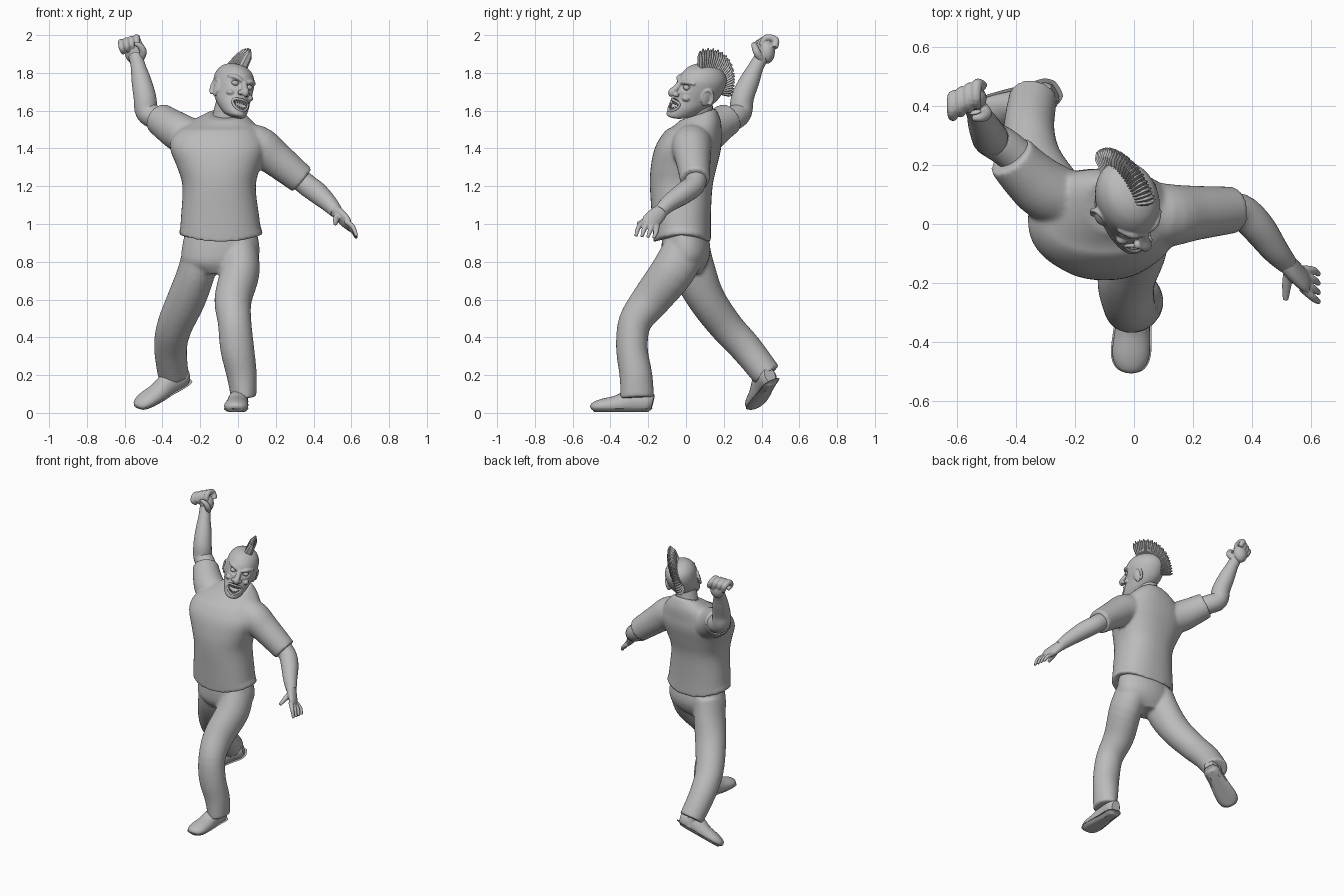
import bpy, bmesh, math
from mathutils import Vector, Matrix

cube = bpy.data.objects.get("Cube")
if cube:
    bpy.data.objects.remove(cube)

grey = bpy.data.materials.new("plain_grey")
grey.use_nodes = True
grey.diffuse_color = (0.5, 0.5, 0.5, 1)
grey.node_tree.nodes["Principled BSDF"].inputs["Base Color"].default_value = (0.5, 0.5, 0.5, 1)


def finish(name, bm, matrix=None, angle=50, voxel=0, blend=4):
    """Make the object; a voxel size fuses overlapping pieces into one soft skin."""
    bmesh.ops.recalc_face_normals(bm, faces=bm.faces)
    mesh = bpy.data.meshes.new(name)
    bm.to_mesh(mesh)
    bm.free()
    mesh.materials.append(grey)
    obj = bpy.data.objects.new(name, mesh)
    bpy.context.scene.collection.objects.link(obj)
    if matrix is not None:
        obj.matrix_world = matrix
    bpy.ops.object.select_all(action='DESELECT')
    obj.select_set(True)
    bpy.context.view_layer.objects.active = obj
    bpy.ops.object.shade_smooth_by_angle(angle=math.radians(angle))
    if voxel:
        fuse = obj.modifiers.new("fuse", 'REMESH')
        fuse.mode = 'VOXEL'
        fuse.voxel_size = voxel
        fuse.use_smooth_shade = True
        soften = obj.modifiers.new("soften", 'SMOOTH')
        soften.factor = 0.5
        soften.iterations = blend


def refine(stations, steps):
    """Smooth curve through the stations (x, y, z, radius, optional second radius)."""
    pts = [Vector(s if len(s) == 5 else (*s, s[3])) for s in stations]
    out = []
    for i in range(len(pts) - 1):
        a, b, c, d = pts[max(i - 1, 0)], pts[i], pts[i + 1], pts[min(i + 2, len(pts) - 1)]
        for k in range(steps):
            t = k / steps
            out.append(b + (c - a) * (t / 2) + (a * 2 - b * 5 + c * 4 - d) * (t * t / 2)
                       + (b * 3 - a - c * 3 + d) * (t ** 3 / 2))
    return out + [pts[-1]]


def loft(bm, stations, flat=False, n=24, steps=4, power=1):
    """Skin rings along a path; flat keeps them level, power below 1 squares them."""
    path = refine(stations, steps)
    pos = [Vector(p[:3]) for p in path]
    side, rings = Vector((1, 0, 0)), []
    circle = [(math.cos(math.tau * k / n), math.sin(math.tau * k / n)) for k in range(n)]
    circle = [[math.copysign(abs(c) ** power, c) for c in pair] for pair in circle]
    for i, p in enumerate(path):
        if flat:
            other = Vector((0, 1, 0))
        else:
            tan = (pos[min(i + 1, len(pos) - 1)] - pos[max(i - 1, 0)]).normalized()
            across = side - tan * side.dot(tan)
            if across.length < 0.05:
                across = tan.orthogonal()
            side = across.normalized()
            other = tan.cross(side)
        rings.append([bm.verts.new(pos[i] + side * p[3] * c + other * p[4] * s) for c, s in circle])
    for lo, hi in zip(rings, rings[1:]):
        for k in range(n):
            bm.faces.new((lo[k], lo[(k + 1) % n], hi[(k + 1) % n], hi[k]))
    bm.faces.new(rings[0][::-1])
    bm.faces.new(rings[-1])


def tube(name, *paths, voxel=0, **kw):
    bm = bmesh.new()
    for path in paths:
        loft(bm, path, **kw)
    finish(name, bm, voxel=voxel)


def ball(bm, centre, size):
    m = Matrix.Translation(centre) @ Matrix.Diagonal((*size, 1))
    bmesh.ops.create_uvsphere(bm, u_segments=20, v_segments=12, radius=1, matrix=m)


# Shirt body, hem raised at the sides and neckline dipped in front, fused with both sleeves
bm = bmesh.new()
loft(bm, [(-.09, -.02, .9, .222, .152), (-.095, -.025, 1.05, .206, .157), (-.1, -.025, 1.2, .194, .166),
          (-.102, -.012, 1.3, .22, .175), (-.105, .01, 1.4, .255, .176), (-.105, .03, 1.47, .238, .158),
          (-.09, .055, 1.53, .18, .13), (-.065, .063, 1.58, .1, .095)], flat=True, n=40, power=.87)
for v in bm.verts:
    if v.co.z < .93:
        v.co.z += .9 * (v.co.x + .09) ** 2
    if v.co.z > 1.5:
        v.co.z += 4 * (v.co.y - .063) * (v.co.z - 1.5)
loft(bm, [(-.02, .05, 1.43, .1), (.1, .03, 1.415, .108), (.2, .037, 1.345, .094), (.34, .048, 1.232, .079)])
loft(bm, [(-.2, .07, 1.43, .1), (-.3, .115, 1.48, .103), (-.37, .175, 1.525, .093), (-.42, .23, 1.56, .085)])
finish("shirt", bm, voxel=.009, blend=8)

collar = []
for k in range(25):
    a = math.tau * k / 24
    collar.append((-.065 + .093 * math.cos(a), .06 + .09 * math.sin(a), 1.566 + .032 * math.sin(a), .011))
tube("collar", collar, n=8, steps=1)

# Bare arms
tube("left_arm", [(.28, .05, 1.28, .06), (.36, .045, 1.21, .058), (.42, -.01, 1.165, .057),
                  (.48, -.09, 1.11, .046), (.52, -.135, 1.065, .035)])
tube("right_arm", [(-.34, .18, 1.52, .06), (-.43, .255, 1.56, .063), (-.482, .288, 1.595, .062),
                   (-.493, .3, 1.67, .06), (-.512, .338, 1.76, .052), (-.53, .375, 1.84, .039),
                   (-.542, .405, 1.89, .038)])

# Open left hand: palm, four fingers and thumb
hand = [[(.51, -.125, 1.075, .033, .036), (.54, -.155, 1.045, .029, .046),
         (.575, -.19, 1.01, .023, .048), (.592, -.205, .995, .012, .036)],
        [(.53, -.15, 1.05, .02), (.52, -.2, 1.025, .017), (.515, -.258, 1.0, .01)]]
for i in range(4):
    y = -.265 + .031 * i
    hand.append([(.57, -.215 + .02 * i, 1.015 - .008 * i, .015),
                 (.608, y + .015, .985 - .008 * i, .013), (.628, y, .935 - .003 * i, .009)])
tube("left_hand", *hand, n=14, voxel=.004)

# Raised right fist: palm, curled fingers and thumb
bm = bmesh.new()
ball(bm, (-.55, .428, 1.91), (.05, .043, .062))
loft(bm, [(-.52, .4, 1.87, .02), (-.502, .375, 1.91, .02), (-.52, .362, 1.945, .016), (-.55, .36, 1.955, .01)])
for i in range(4):
    x, y, z = -.615 + .027 * i, .43 + .013 * i, 1.95 + .008 * i
    loft(bm, [(x + .02, y, z - .04, .018), (x, y + .005, z, .019), (x - .003, y - .042, z + .012, .018),
              (x, y - .065, z - .02, .016), (x + .01, y - .04, z - .045, .012)], n=12)
finish("right_fist", bm, voxel=.004)

# Trousers: seat and both legs fused
bm = bmesh.new()
loft(bm, [(-.09, -.005, .96, .19, .12), (-.092, 0, .86, .207, .13), (-.1, -.005, .79, .19, .117),
          (-.115, -.005, .735, .08, .08)], flat=True, n=32)
loft(bm, [(.0, 0, .88, .1, .115), (.01, -.07, .75, .105, .116), (-.026, -.185, .6, .099, .103),
          (-.018, -.27, .48, .089, .088), (-.004, -.286, .34, .09, .084),
          (.02, -.265, .2, .08, .087), (.03, -.258, .08, .067, .09)])
loft(bm, [(-.19, .01, .87, .1, .115), (-.222, .045, .74, .1, .115), (-.274, .11, .6, .102, .1),
          (-.337, .215, .455, .094, .09), (-.357, .32, .34, .087, .085), (-.343, .43, .2, .082, .078)])
finish("trousers", bm, voxel=.009, blend=8)

# Shoes, shaped lying along -y and then placed
fwd = Vector((-.27, -.1, -.14)).normalized()
up = Vector((-.25, -.45, .8))
up = (up - fwd * up.dot(fwd)).normalized()
rear = Matrix((-fwd.cross(up), -fwd, up)).transposed().to_4x4()
rear.translation = (-.255, .468, .158)
front = Matrix.Translation((.008, -.175, .005)) @ Matrix.Rotation(-.07, 4, 'Z')
upper = [(0, 0, .05, .03, .04), (0, -.03, .055, .048, .06), (0, -.11, .055, .052, .066),
         (0, -.19, .038, .06, .05), (0, -.27, .03, .063, .039), (0, -.315, .025, .045, .026),
         (0, -.328, .02, .015, .01)]
for label, place in (("left", front), ("right", rear)):
    for part, grow, low, high in (("shoe", 0, .012, 1), ("sole", .005, 0, .018)):
        bm = bmesh.new()
        loft(bm, [(x, y, z, w + grow, h) for x, y, z, w, h in upper])
        for v in bm.verts:
            v.co.z = min(max(v.co.z, low), high)
        finish(label + "_" + part, bm, place, 35)
tube("right_ankle", [(-.345, .41, .22, .045), (-.335, .435, .14, .042)])

# Head, turned and tilted as a whole
tube("neck", [(-.075, .085, 1.5, .072), (-.065, .075, 1.57, .07), (-.04, .07, 1.66, .07)])
pose = (Matrix.Translation((-.027, .07, 1.71)) @ Matrix.Rotation(math.radians(26), 4, 'Z')
        @ Matrix.Rotation(math.radians(16), 4, 'Y'))
# height, front, back, half width
profile = [(-.15, -.155, -.08, .035), (-.135, -.17, -.02, .056), (-.09, -.156, .055, .08),
           (-.04, -.134, .11, .094), (.02, -.125, .14, .103), (.07, -.112, .143, .101),
           (.11, -.08, .117, .081), (.132, -.04, .075, .05), (.14, 0, .03, .015)]
bm = bmesh.new()
loft(bm, [(0, (f + b) / 2, z, w, (b - f) / 2) for z, f, b, w in profile], flat=True, n=64, steps=6)
for v in bm.verts:
    if v.co.y < 0:
        mouth = (v.co.x / .046) ** 2 + ((v.co.z + .082) / .032) ** 2
        if mouth < 1:
            v.co.y += .04 * (1 - mouth ** 2)
        for s in (-1, 1):
            socket = ((v.co.x - s * .042) / .032) ** 2 + ((v.co.z - .025) / .024) ** 2
            if socket < 1:
                v.co.y += .016 * (1 - socket)
# Nose, nostrils, brows, cheeks and ears fuse into the skin
loft(bm, [(0, -.11, .045, .014), (0, -.135, .012, .017), (0, -.158, -.014, .021), (0, -.154, -.032, .014)], n=16)
for s in (-1, 1):
    ball(bm, (s * .021, -.143, -.02), (.014, .016, .013))
    ball(bm, (s * .056, -.1, -.03), (.024, .022, .017))
    loft(bm, [(s * .008, -.118, .04, .009), (s * .045, -.106, .056, .013), (s * .08, -.068, .055, .009)], n=12)
    ball(bm, (s * .101, -.005, -.02), (.01, .026, .042))
    rim = [math.radians(d) for d in range(-60, 211, 30)]
    loft(bm, [(s * (.104 + .008 * math.cos(a)), .028 * math.cos(a), -.015 + .042 * math.sin(a), .009)
              for a in rim], n=8)
finish("head", bm, pose, voxel=.004, blend=3)

bm = bmesh.new()
for s in (-1, 1):
    ball(bm, (s * .042, -.097, .025), (.02, .018, .015))
finish("eyes", bm, pose)

# Grinning mouth: lips and two rows of teeth
lips, teeth = bmesh.new(), bmesh.new()
ring = []
for k in range(25):
    a = math.tau * k / 24
    x = .046 * math.cos(a)
    z = .03 * math.sin(a)
    ring.append((x, -.153 + 11 * x * x + .25 * z, -.085 + z + 5 * x * x, .007))
loft(lips, ring, n=8, steps=1)
finish("lips", lips, pose)
for i in range(-3, 4):
    x = .0105 * i
    bow = .025 * math.sqrt(1 - (x / .046) ** 2)
    for s in (-1, 1):
        y = -.147 + 11 * x * x + .25 * s * bow
        z = -.085 + s * bow + 5 * x * x
        loft(teeth, [(x, y, z, .006), (x, y - .002, z - s * .016, .003)], n=8, steps=1)
finish("teeth", teeth, pose)

# Mohawk: a fan of thin pointed blades from forehead to nape
bm = bmesh.new()
count = 26
for i in range(count):
    t = i / (count - 1)
    a = math.radians(106 - 116 * t)
    out = Vector((0, math.cos(a), math.sin(a)))
    root = Vector((0, .015 + .115 * out.y, .005 + .118 * out.z))
    tip = Vector((0, .015 + .188 * out.y, .01 + (.222 + .008 * (i % 2)) * out.z))
    mid = root.lerp(tip, .7)
    loft(bm, [(*root, .027, .01), (*mid, .023, .011), (*tip, .004, .003)], n=6, steps=1)
finish("mohawk", bm, pose @ Matrix.Rotation(math.radians(7), 4, 'Y'), 25)
